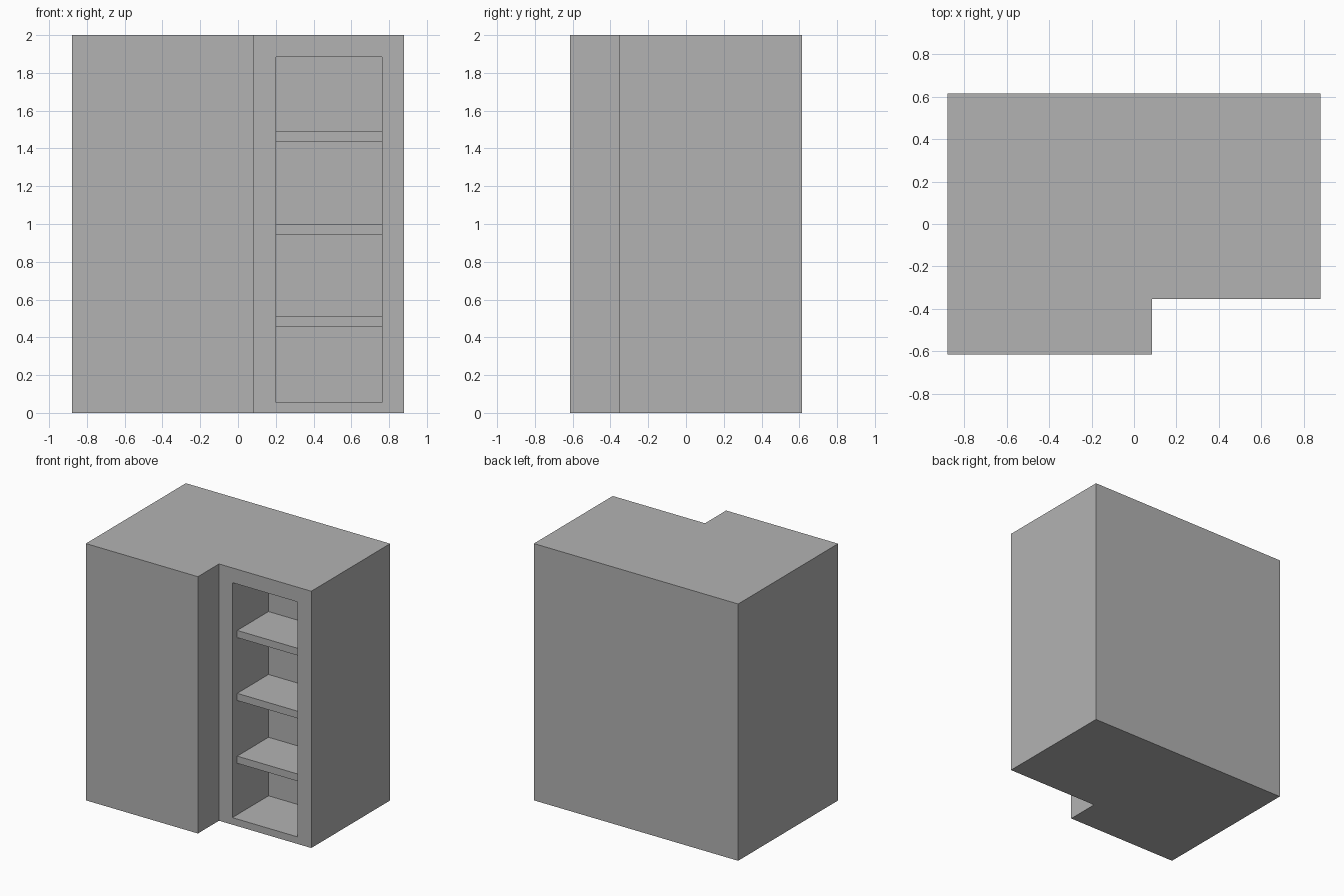
import bpy, bmesh

cube = bpy.data.objects.get("Cube")
if cube:
    bpy.data.objects.remove(cube, do_unlink=True)

# Single plain grey finish
GREY = (0.448, 0.448, 0.448, 1.0)
mat = bpy.data.materials.new("plain_grey")
mat.use_nodes = True
mat.diffuse_color = GREY
mat.node_tree.nodes["Principled BSDF"].inputs["Base Color"].default_value = GREY

# Overall sizes
W, D, H = 0.88, 0.615, 2.0            # half width, half depth, height
STEP_X, STEP_Y = 0.085, -0.355        # corner of the recessed front
NICHE_L, NICHE_R = 0.20, 0.763        # niche opening
NICHE_B, NICHE_T = 0.055, 1.885
NICHE_BACK = 0.09
SHELF_FRONT, SHELF_THICK = -0.295, 0.056


def finish(name, bm):
    """Turn a bmesh into a flat-shaded object with the grey finish."""
    bmesh.ops.recalc_face_normals(bm, faces=bm.faces[:])
    mesh = bpy.data.meshes.new(name)
    bm.to_mesh(mesh)
    bm.free()
    mesh.materials.append(mat)
    obj = bpy.data.objects.new(name, mesh)
    bpy.context.collection.objects.link(obj)
    return obj


def box(name, x0, x1, y0, y1, z0, z1):
    bm = bmesh.new()
    bmesh.ops.create_cube(bm, size=1)
    for v in bm.verts:
        v.co.x = x1 if v.co.x > 0 else x0
        v.co.y = y1 if v.co.y > 0 else y0
        v.co.z = z1 if v.co.z > 0 else z0
    return finish(name, bm)


# Cabinet body: L-shaped plan pulled up to full height
bm = bmesh.new()
plan = [(-W, -D), (STEP_X, -D), (STEP_X, STEP_Y), (W, STEP_Y), (W, D), (-W, D)]
base = bm.faces.new([bm.verts.new((x, y, 0)) for x, y in plan])
raised = bmesh.ops.extrude_face_region(bm, geom=[base], use_keep_orig=True)["geom"]
bmesh.ops.translate(bm, vec=(0, 0, H),
                    verts=[g for g in raised if isinstance(g, bmesh.types.BMVert)])
bmesh.ops.recalc_face_normals(bm, faces=bm.faces[:])

# Niche: inset the recessed front face and push it back
front = next(f for f in bm.faces
             if f.normal.y < -0.9 and abs(f.calc_center_median().y - STEP_Y) < 0.01)
mid = front.calc_center_median()
bmesh.ops.inset_individual(bm, faces=[front], thickness=0.05)
for v in front.verts:
    v.co.x = NICHE_R if v.co.x > mid.x else NICHE_L
    v.co.z = NICHE_T if v.co.z > mid.z else NICHE_B
back = bmesh.ops.extrude_discrete_faces(bm, faces=[front])["faces"][0]
for v in back.verts:
    v.co.y = NICHE_BACK
finish("cabinet_body", bm)

# Shelves, set back slightly from the opening
for i, top in enumerate((0.511, 1.0, 1.49)):
    box(f"shelf_{i + 1}", NICHE_L, NICHE_R, SHELF_FRONT, NICHE_BACK,
        top - SHELF_THICK, top)
